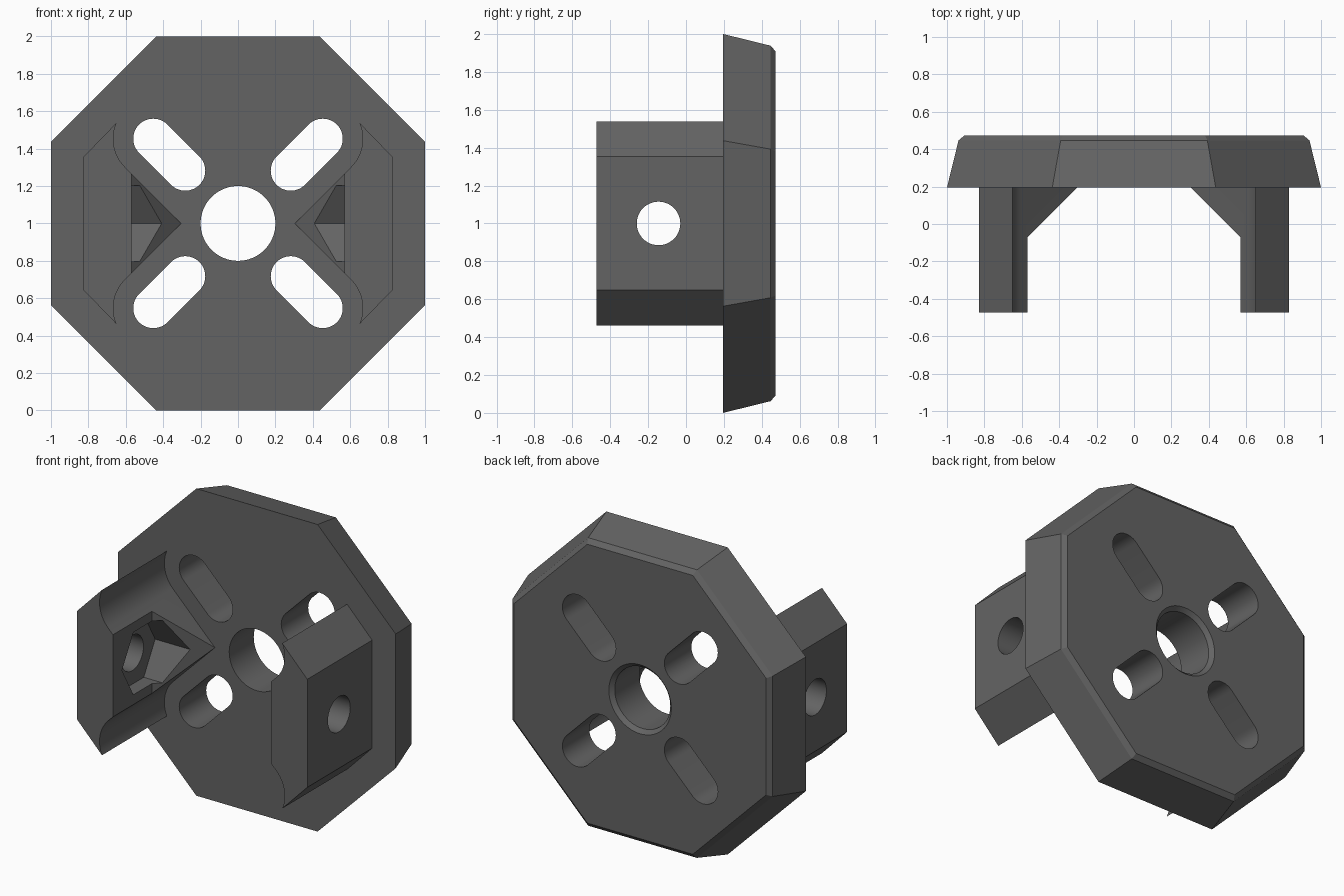
import bpy, bmesh, math
from mathutils import Vector

if "Cube" in bpy.data.objects:
    bpy.data.objects.remove(bpy.data.objects["Cube"])

CZ = 1.0                      # height of the plate centre
FRONT, BACK = -0.4725, 0.4725
PLATE_Y = 0.195               # front face of the plate
SLOT_IN, SLOT_OUT, SLOT_R = 0.282, 0.453, 0.107

grey = bpy.data.materials.new("dark_grey")
grey.diffuse_color = (0.127, 0.127, 0.127, 1)
grey.use_nodes = True
grey.node_tree.nodes["Principled BSDF"].inputs["Base Color"].default_value = grey.diffuse_color


def loft(name, rings):
    """Closed solid through rings of 3D points."""
    bm = bmesh.new()
    loops = [[bm.verts.new(p) for p in ring] for ring in rings]
    n = len(loops[0])
    for a, b in zip(loops, loops[1:]):
        for i in range(n):
            j = (i + 1) % n
            bm.faces.new((a[i], a[j], b[j], b[i]))
    bm.faces.new(loops[0])
    bm.faces.new(loops[-1])
    bmesh.ops.recalc_face_normals(bm, faces=bm.faces)
    me = bpy.data.meshes.new(name)
    bm.to_mesh(me)
    bm.free()
    me.materials.append(grey)
    ob = bpy.data.objects.new(name, me)
    bpy.context.collection.objects.link(ob)
    return ob


def along_y(pts, y):
    return [(x, y, z + CZ) for x, z in pts]


def along_x(pts, x):
    return [(x, y, z + CZ) for y, z in pts]


def arc(cx, cy, r, a0, a1, n):
    return [(cx + r * math.cos(math.radians(a0 + (a1 - a0) * i / n)),
             cy + r * math.sin(math.radians(a0 + (a1 - a0) * i / n))) for i in range(n + 1)]


def circle(cx, cy, r, n=64, start=0):
    return arc(cx, cy, r, start, start + 360, n)[:-1]


def octagon(h, c):
    return [(h, -c), (h, c), (c, h), (-c, h), (-h, c), (-h, -c), (-c, -h), (c, -h)]


def boolean(target, tool, op):
    mod = target.modifiers.new(op.lower(), 'BOOLEAN')
    mod.operation, mod.solver, mod.object = op, 'EXACT', tool
    bpy.context.view_layer.objects.active = target
    bpy.ops.object.modifier_apply(modifier=mod.name)
    bpy.data.objects.remove(tool)


# Tapered octagonal plate with a chamfered back rim
body = loft("mounting_plate", [along_y(octagon(1.0, 0.437), PLATE_Y),
                               along_y(octagon(0.938, 0.392), 0.447),
                               along_y(octagon(0.908, 0.38), BACK)])

# Side arms: chamfered outside, hollowed around the slots, with an inner gusset
relief = 2 * SLOT_R
upper = arc(-SLOT_OUT, SLOT_OUT, relief, 156.5, 225, 16)
tip = (-relief * math.sqrt(2), 0)
profile = [(-0.83, 0.352)] + upper + [tip] + [(x, -z) for x, z in reversed(upper)] + [(-0.83, -0.352)]
hole_y = -0.145

for side in (1, -1):
    flip = lambda pts: [(side * x, v) for x, v in pts]
    arm = loft("arm", [along_y(flip(profile), FRONT), along_y(flip(profile), 0.3)])
    # Space between the arms, leaving the 45 degree gusset
    gap = flip([(-0.57, -1), (-0.57, -0.072), (-0.1, 0.398), (0.2, 0.398), (0.2, -1)])
    boolean(arm, loft("gap_cutter", [[(x, y, z) for x, y in gap] for z in (0, 2)]), 'DIFFERENCE')
    # Hexagonal nut pocket and bolt hole
    hexa = circle(hole_y, 0, 0.235, 6)
    boolean(arm, loft("nut_cutter", [along_x(hexa, side * -0.66), along_x(hexa, side * -0.1)]), 'DIFFERENCE')
    bolt = circle(hole_y, 0, 0.115, 48)
    boolean(arm, loft("bolt_cutter", [along_x(bolt, side * -1.1), along_x(bolt, side * -0.6)]), 'DIFFERENCE')
    boolean(body, arm, 'UNION')

# Centre hole, countersunk at the back
bore = [(0.2, 0.0), (0.2, BACK - 0.025), (0.225, BACK), (0.235, BACK + 0.01)]
boolean(body, loft("bore_cutter", [along_y(circle(0, 0, r), y) for r, y in bore]), 'DIFFERENCE')

# Four diagonal slots
for k in range(4):
    a = 45 + 90 * k
    d = Vector((math.cos(math.radians(a)), math.sin(math.radians(a)))) * math.sqrt(2)
    slot = (arc(*(d * SLOT_OUT), SLOT_R, a - 90, a + 90, 24)
            + arc(*(d * SLOT_IN), SLOT_R, a + 90, a + 270, 24))
    boolean(body, loft("slot_cutter", [along_y(slot, 0.0), along_y(slot, 0.7)]), 'DIFFERENCE')

# Smooth curved walls, sharp edges elsewhere
bpy.ops.object.select_all(action='DESELECT')
body.name = "mounting_bracket"
body.select_set(True)
bpy.context.view_layer.objects.active = body
bpy.ops.object.shade_smooth_by_angle(angle=math.radians(20))
